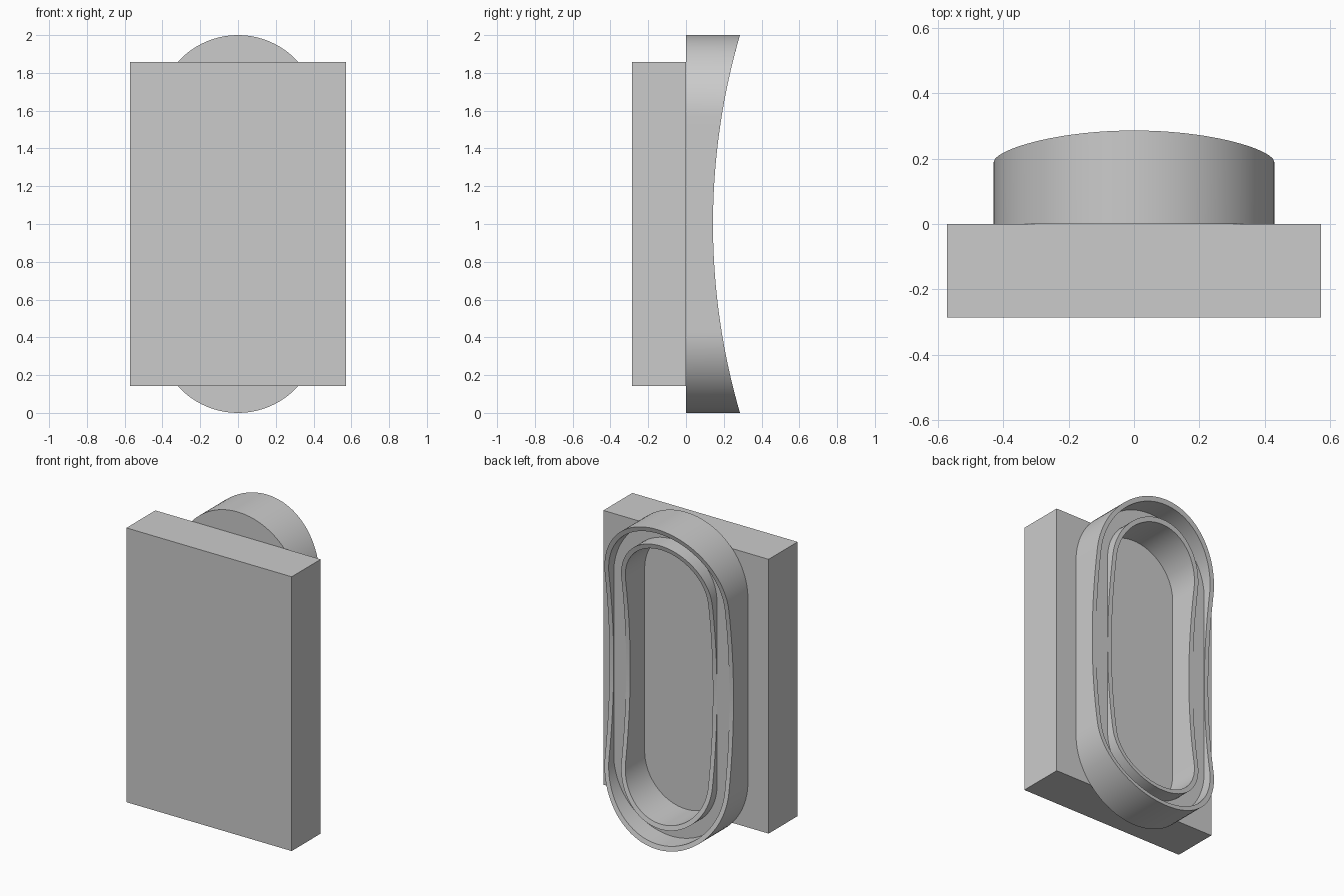
import bpy, bmesh, math

if "Cube" in bpy.data.objects:
    bpy.data.objects.remove(bpy.data.objects["Cube"], do_unlink=True)

grey = bpy.data.materials.new("plain_grey")
grey.use_nodes = True
grey.diffuse_color = (0.6, 0.6, 0.6, 1)
grey.node_tree.nodes["Principled BSDF"].inputs["Base Color"].default_value = (0.6, 0.6, 0.6, 1)

U = 1 / 7              # design unit
MID = 1.0              # height of the centre
HALF = 4 * U           # half length of the straight sides
SAG = 25 * U           # radius of the concave back


def add_object(name, bm):
    bmesh.ops.recalc_face_normals(bm, faces=bm.faces)
    mesh = bpy.data.meshes.new(name)
    bm.to_mesh(mesh)
    bm.free()
    mesh.materials.append(grey)
    obj = bpy.data.objects.new(name, mesh)
    bpy.context.collection.objects.link(obj)
    return obj


def slot_outline(r, arc=48, side=24):
    """Points (x, z) round an upright slot with end radius r."""
    pts = []
    for sign in (1, -1):
        for i in range(arc + 1):
            a = math.pi * i / arc
            pts.append((sign * r * math.cos(a), MID + sign * (HALF + r * math.sin(a))))
        for i in range(1, side):
            pts.append((-sign * r, MID + sign * HALF * (1 - 2 * i / side)))
    return pts


def rim(z):
    return U + SAG - math.sqrt(SAG ** 2 - (z - MID) ** 2)


def front(z):
    return 0.0


def groove_floor(z):
    return U - 0.0008


# Backing board
bm = bmesh.new()
bmesh.ops.create_cube(bm, size=1)
for v in bm.verts:
    v.co = (v.co.x * 8 * U, (v.co.y - 0.5) * 2 * U, MID + v.co.z * 12 * U)
add_object("backing_board", bm)

# Slot-shaped ring with a concave back edge and a groove between two lips
outer, inner, lip = 3 * U, 2 * U, 0.2 * U
profile = [(outer, front), (outer, rim), (outer - lip, rim), (outer - lip, groove_floor),
           (inner + lip, groove_floor), (inner + lip, rim), (inner, rim), (inner, front)]
bm = bmesh.new()
loops = [[bm.verts.new((x, depth(z), z)) for x, z in slot_outline(r)] for r, depth in profile]
for a, b in zip(loops, loops[1:] + loops[:1]):
    n = len(a)
    for i in range(n):
        j = (i + 1) % n
        bm.faces.new((a[i], a[j], b[j], b[i]))
ring = add_object("grooved_ring", bm)

bpy.ops.object.select_all(action="DESELECT")
ring.select_set(True)
bpy.context.view_layer.objects.active = ring
bpy.ops.object.shade_smooth_by_angle(angle=math.radians(30))
